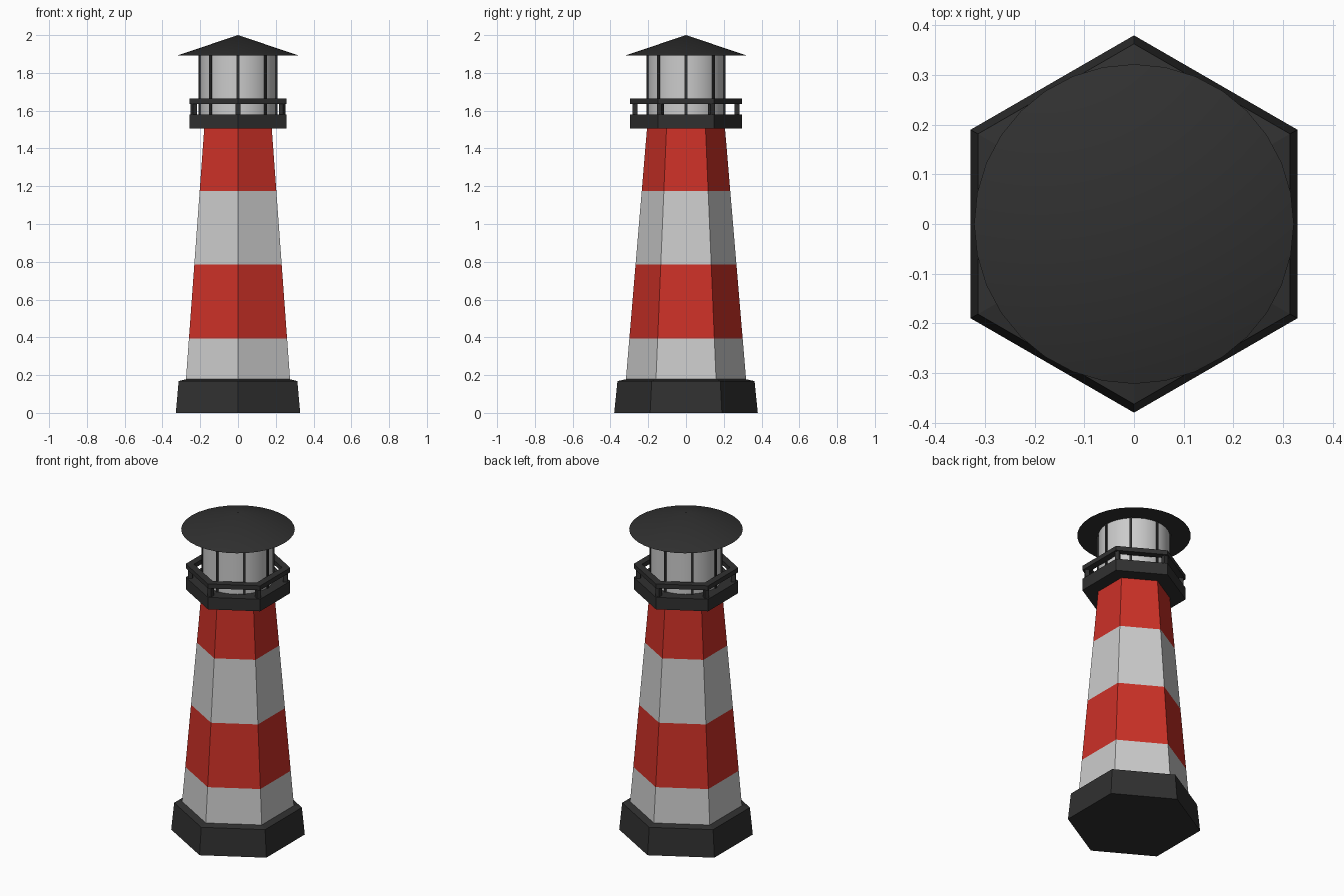
import bpy, bmesh, math
from mathutils import Matrix, Vector

if "Cube" in bpy.data.objects:
    bpy.data.objects.remove(bpy.data.objects["Cube"])


def material(name, rgb):
    m = bpy.data.materials.new(name)
    m.diffuse_color = (*rgb, 1)
    m.use_nodes = True
    m.node_tree.nodes["Principled BSDF"].inputs["Base Color"].default_value = m.diffuse_color
    return m


RED = material("red_paint", (0.6, 0.03, 0.02))
PALE = material("pale_paint", (0.6, 0.6, 0.6))
DARK = material("dark_metal", (0.03, 0.03, 0.03))
GLASS = material("lantern_glass", (0.9, 0.9, 0.9))


def make(name, bm, mat):
    bmesh.ops.recalc_face_normals(bm, faces=bm.faces)
    mesh = bpy.data.meshes.new(name)
    bm.to_mesh(mesh)
    bm.free()
    mesh.materials.append(mat)
    ob = bpy.data.objects.new(name, mesh)
    bpy.context.collection.objects.link(ob)
    return ob


def turned(name, profile, sides, mat, closed=False, caps=True):
    """Sweep (radius, z) points round the z axis; a corner faces +y."""
    bm = bmesh.new()
    rings = []
    for r, z in profile:
        if r == 0:
            rings.append([bm.verts.new((0, 0, z))] * sides)
            continue
        rings.append([bm.verts.new((r * math.sin(2 * math.pi * i / sides),
                                    r * math.cos(2 * math.pi * i / sides), z))
                      for i in range(sides)])
    pairs = list(zip(rings, rings[1:]))
    if closed:
        pairs.append((rings[-1], rings[0]))
    for a, b in pairs:
        for i in range(sides):
            j = (i + 1) % sides
            bm.faces.new(dict.fromkeys((a[i], a[j], b[j], b[i])))
    if caps and not closed:
        for ring, (r, z) in ((rings[0], profile[0]), (rings[-1], profile[-1])):
            if r:
                bm.faces.new(ring)
    return make(name, bm, mat)


def uprights(name, count, radius, width, z0, z1, mat):
    """Square bars standing in a ring."""
    bm = bmesh.new()
    for i in range(count):
        spin = Matrix.Rotation(2 * math.pi * i / count, 4, 'Z')
        place = Matrix.Translation(Vector((0, radius, (z0 + z1) / 2)))
        size = Matrix.Diagonal((width, width, z1 - z0, 1))
        bmesh.ops.create_cube(bm, size=1, matrix=spin @ place @ size)
    return make(name, bm, mat)


def smooth(ob):
    bpy.ops.object.select_all(action='DESELECT')
    ob.select_set(True)
    bpy.context.view_layer.objects.active = ob
    bpy.ops.object.shade_smooth_by_angle(angle=math.radians(30))


# Hexagonal plinth with sloped shoulder
turned("plinth", [(0.38, 0), (0.363, 0.168), (0.31, 0.18)], 6, DARK)

# Tapered striped tower, painted by height
levels = [0.17, 0.395, 0.785, 1.175, 1.51]
tower = turned("tower", [(0.333 - 0.084 * z, z) for z in levels], 6, PALE)
tower.data.materials.append(RED)
for face in tower.data.polygons:
    z = face.center.z
    face.material_index = int(0.395 < z < 0.785 or z > 1.175)

# Gallery deck, corner posts and handrail
turned("gallery_deck", [(0.297, 1.505), (0.297, 1.58)], 6, DARK)
uprights("gallery_posts", 6, 0.27, 0.026, 1.575, 1.64, DARK)
turned("gallery_rail", [(0.297, 1.636), (0.297, 1.664),
                        (0.25, 1.664), (0.25, 1.636)], 6, DARK, closed=True)

# Round lantern room with eight glazing bars
smooth(turned("lantern_room", [(0.202, 1.575), (0.202, 1.895)], 32, GLASS))
uprights("glazing_bars", 8, 0.202, 0.014, 1.575, 1.895, DARK)

# Conical roof
smooth(turned("roof", [(0.322, 1.892), (0, 2.0)], 32, DARK))
